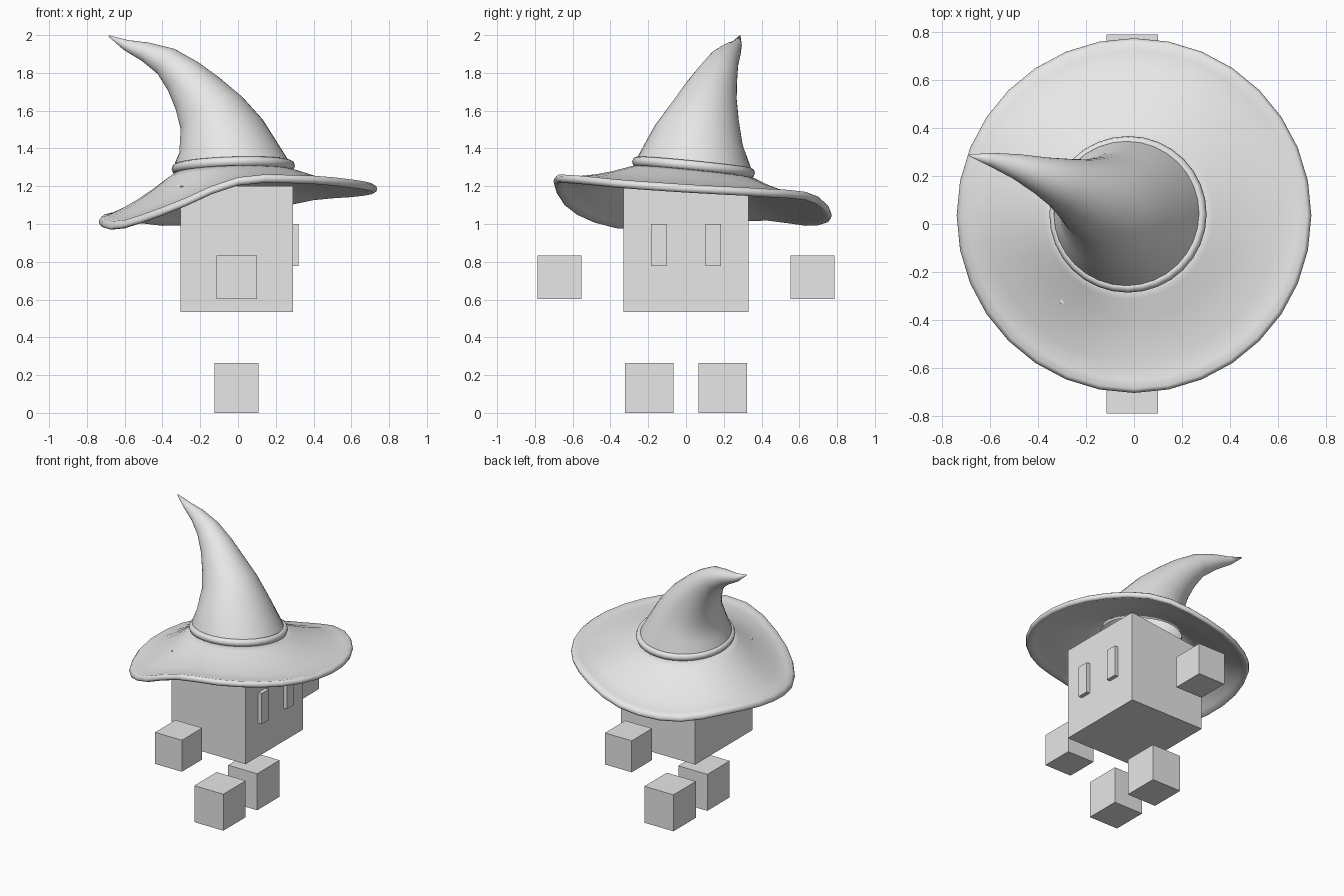
import bpy, bmesh, math
from mathutils import Vector

if "Cube" in bpy.data.objects:
    bpy.data.objects.remove(bpy.data.objects["Cube"], do_unlink=True)

grey = bpy.data.materials.new("light grey")
grey.use_nodes = True
colour = (0.8, 0.8, 0.8, 1)
grey.diffuse_color = colour
grey.node_tree.nodes["Principled BSDF"].inputs["Base Color"].default_value = colour

SEG = 32
HAT = Vector((-0.025, 0.04, 1.3))           # centre of the hat opening
TILT = Vector((-0.03, 0.1, 1)).normalized()  # the hat leans back slightly


def finish(name, bm, smooth):
    bmesh.ops.recalc_face_normals(bm, faces=bm.faces)
    mesh = bpy.data.meshes.new(name)
    bm.to_mesh(mesh)
    bm.free()
    mesh.materials.append(grey)
    for p in mesh.polygons:
        p.use_smooth = smooth
    obj = bpy.data.objects.new(name, mesh)
    bpy.context.collection.objects.link(obj)
    return obj


def box(name, low, high):
    bm = bmesh.new()
    bmesh.ops.create_cube(bm, size=1)
    for v in bm.verts:
        v.co = [high[i] if v.co[i] > 0 else low[i] for i in range(3)]
    return finish(name, bm, False)


def loft(name, rings, loop=False, cap=False):
    bm = bmesh.new()
    rows = [[bm.verts.new(p) for p in ring] for ring in rings]
    pairs = list(zip(rows, rows[1:])) + ([(rows[-1], rows[0])] if loop else [])
    for a, b in pairs:
        for i in range(SEG):
            j = (i + 1) % SEG
            bm.faces.new((a[i], a[j], b[j], b[i]))
    if cap:
        bm.faces.new(rows[-1])
    return finish(name, bm, True)


def circle(centre, normal, radius):
    u = Vector((0, 1, 0)).cross(normal).normalized()
    v = normal.cross(u)
    angles = [math.tau * i / SEG for i in range(SEG)]
    return [centre + radius * (u * math.cos(a) + v * math.sin(a)) for a in angles]


# Head, with the hidden top corner lowered to stay under the brim
head = box("head", (-0.305, -0.33, 0.535), (0.292, 0.33, 1.2))
for vert in head.data.vertices:
    if vert.co.z > 1 and vert.co.x < 0 < vert.co.y:
        vert.co.z = 1.13

# Eyes, hands and feet
for side, s in (("right", -1), ("left", 1)):
    def pair(part, x, y, z):
        a, b = sorted((s * y[0], s * y[1]))
        box(side + "_" + part, (x[0], a, z[0]), (x[1], b, z[1]))
    pair("eye", (0.28, 0.32), (0.103, 0.185), (0.777, 1.0))
    pair("hand", (-0.115, 0.1), (0.553, 0.787), (0.603, 0.832))
    pair("foot", (-0.125, 0.108), (0.066, 0.323), (0, 0.265))

# Wavy brim: rim heights every 30 degrees from +x, smoothly interpolated
RIM = [1.185, 1.165, 1.14, 1.045, 1.005, 1.035, 1.01, 0.985, 1.075, 1.225, 1.235, 1.21]


def rim_height(angle):
    f = angle / math.tau * len(RIM)
    k, t = int(f), f - int(f)
    a, b, c, d = (RIM[(k + n) % len(RIM)] for n in (-1, 0, 1, 2))
    return b + 0.5 * t * (c - a + t * (2*a - 5*b + 4*c - d + t * (3*(b - c) + d - a)))


def brim_ring(t, lift):
    ring = []
    for i in range(SEG):
        a = math.tau * i / SEG
        d = Vector((math.cos(a), math.sin(a), 0))
        inner = HAT + d * 0.31
        inner.z = HAT.z - 0.03 - (TILT.x * d.x + TILT.y * d.y) * 0.31
        outer = Vector((0, 0.035, rim_height(a))) + d * 0.737
        p = inner.lerp(outer, t)
        p.z += lift - 0.02 * math.sin(math.pi * max(0, min(t, 1)))
        ring.append(p)
    return ring


top = [(t, 0.012) for t in (-0.1, 0.1, 0.3, 0.5, 0.7, 0.88)]
edge = [(0.96, 0.022), (0.99, 0.014), (1, 0), (0.99, -0.014), (0.96, -0.022)]
under = [(t, -0.012) for t, _ in reversed(top)]
loft("hat_brim", [brim_ring(t, h) for t, h in top + edge + under], loop=True)

# Rolled band where the crown meets the brim
band = []
for n in range(8):
    a = math.tau * n / 8
    band.append(circle(HAT + TILT * 0.026 * math.sin(a), TILT, 0.305 + 0.022 * math.cos(a)))
loft("hat_band", band, loop=True)

# Bent crown: x, y, z, radius along the spine
SPINE = [
    (-0.025, 0.04, 1.29, 0.312), (-0.035, 0.045, 1.335, 0.298),
    (-0.09, 0.065, 1.46, 0.24), (-0.14, 0.10, 1.585, 0.185),
    (-0.215, 0.13, 1.69, 0.143), (-0.29, 0.165, 1.78, 0.11),
    (-0.38, 0.20, 1.86, 0.08), (-0.49, 0.24, 1.912, 0.052),
    (-0.595, 0.268, 1.948, 0.028), (-0.683, 0.285, 1.995, 0.004),
]
points = [Vector(s[:3]) for s in SPINE]
crown = []
for i, p in enumerate(points):
    ahead = points[min(i + 1, len(points) - 1)]
    normal = TILT if i < 2 else (ahead - points[i - 1]).normalized()
    crown.append(circle(p, normal, SPINE[i][3]))
loft("hat_crown", crown, cap=True)
